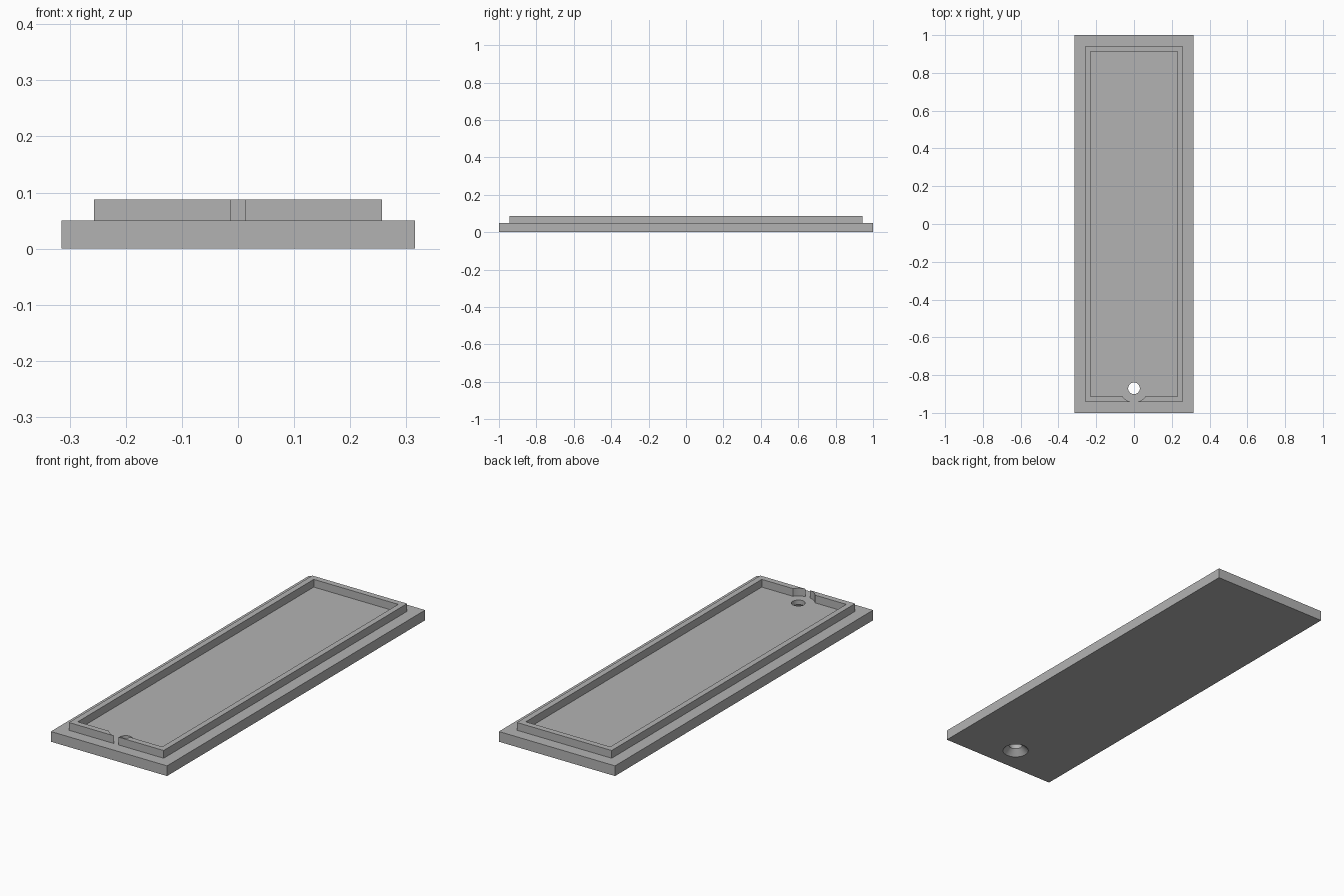
import bpy
import bmesh
from math import cos, sin, tau

if "Cube" in bpy.data.objects:
    bpy.data.objects.remove(bpy.data.objects["Cube"], do_unlink=True)

BASE_TOP, RIM_TOP = 0.05, 0.088
HOLE_Y = -0.87
HOLE_R, SINK_R, SINK_DEPTH = 0.031, 0.06, 0.028

grey = bpy.data.materials.new("plain_grey")
grey.use_nodes = True
colour = (0.45, 0.45, 0.45, 1)
grey.diffuse_color = colour
grey.node_tree.nodes["Principled BSDF"].inputs["Base Color"].default_value = colour


def loft(name, rings):
    """Closed solid through a stack of matching point rings."""
    bm = bmesh.new()
    loops = [[bm.verts.new(p) for p in ring] for ring in rings]
    n = len(loops[0])
    for a, b in zip(loops, loops[1:]):
        for i in range(n):
            j = (i + 1) % n
            bm.faces.new((a[i], a[j], b[j], b[i]))
    bm.faces.new(loops[0][::-1])
    bm.faces.new(loops[-1])
    bmesh.ops.recalc_face_normals(bm, faces=bm.faces)
    mesh = bpy.data.meshes.new(name)
    bm.to_mesh(mesh)
    bm.free()
    mesh.materials.append(grey)
    obj = bpy.data.objects.new(name, mesh)
    bpy.context.collection.objects.link(obj)
    return obj


def block(name, hx, hy, z0, z1):
    corners = [(-hx, -hy), (hx, -hy), (hx, hy), (-hx, hy)]
    return loft(name, [[(x, y, z) for x, y in corners] for z in (z0, z1)])


def turned(name, profile, sides=48):
    """Round solid about the screw axis, from (radius, height) pairs."""
    return loft(name, [[(r * cos(tau * i / sides), HOLE_Y + r * sin(tau * i / sides), z)
                        for i in range(sides)] for r, z in profile])


def carve(target, cutter):
    cutter.hide_render = True
    mod = target.modifiers.new("cut", "BOOLEAN")
    mod.operation, mod.solver, mod.object = "DIFFERENCE", "EXACT", cutter
    bpy.ops.object.select_all(action="DESELECT")
    bpy.context.view_layer.objects.active = target
    target.select_set(True)
    bpy.ops.object.modifier_apply(modifier=mod.name)
    bpy.data.objects.remove(cutter, do_unlink=True)


# Base plate with a countersunk screw hole
base = block("base_plate", 0.315, 1.0, 0, BASE_TOP)
carve(base, turned("screw_hole_cutter", [
    (SINK_R + 0.01, -0.01), (SINK_R, 0), (HOLE_R, SINK_DEPTH), (HOLE_R, 0.1)]))

# Raised rim, hollowed out and opened around the screw hole
rim = block("raised_rim", 0.257, 0.943, BASE_TOP, RIM_TOP)
carve(rim, block("pocket_cutter", 0.229, 0.914, 0, 0.2))
carve(rim, turned("screw_clearance_cutter", [(0.0743, 0), (0.0743, 0.2)]))

for part in (base, rim):
    bpy.ops.object.select_all(action="DESELECT")
    bpy.context.view_layer.objects.active = part
    part.select_set(True)
    bpy.ops.object.shade_smooth_by_angle(angle=0.5)
